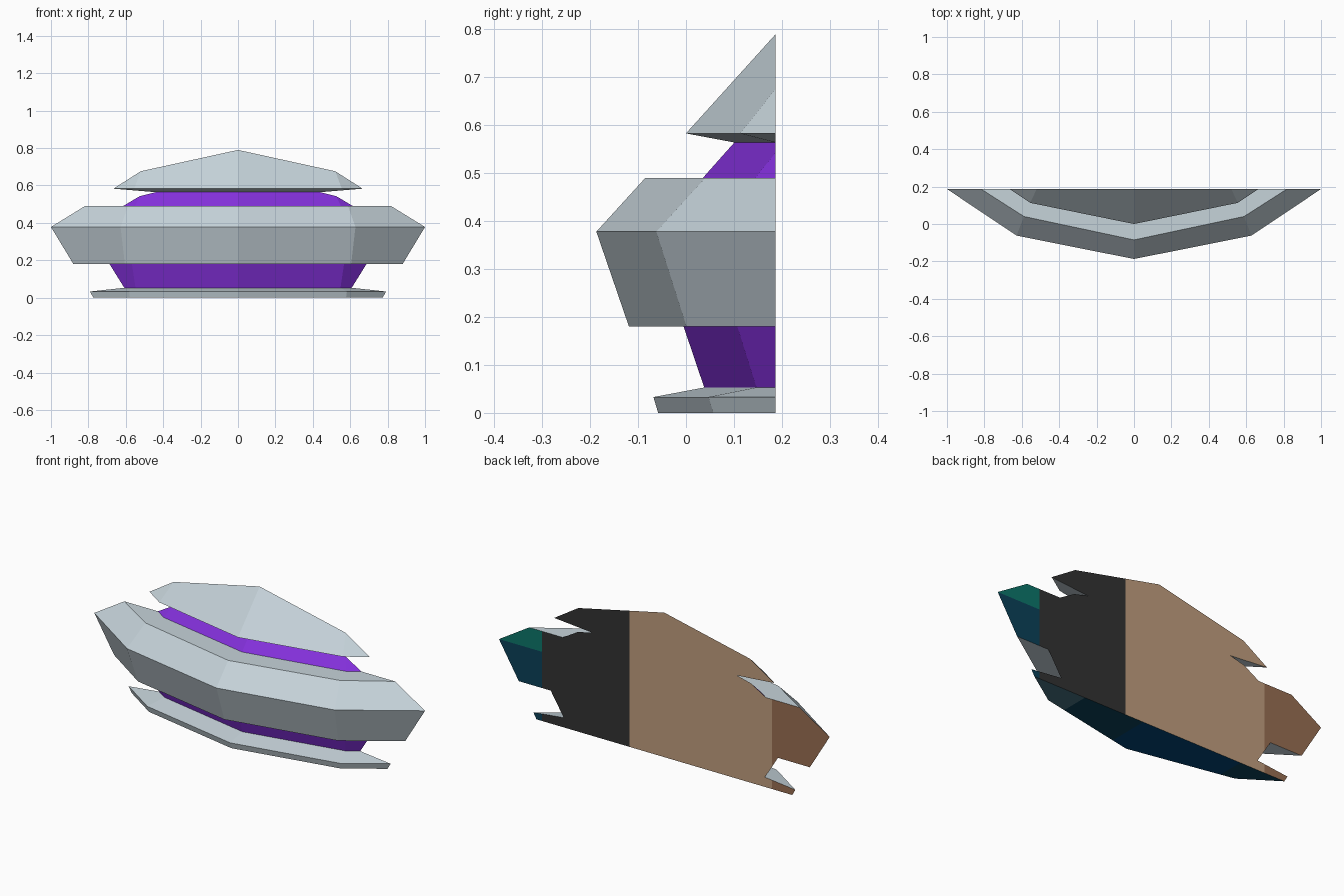
import bpy, bmesh
from mathutils import Vector

if "Cube" in bpy.data.objects:
    bpy.data.objects.remove(bpy.data.objects["Cube"])

BACK = 0.187  # flat rear plane


def srgb(name, r, g, b):
    m = bpy.data.materials.new(name)
    lin = [(c / 255 / 12.92 if c < 11 else ((c / 255 + 0.055) / 1.055) ** 2.4) for c in (r, g, b)]
    m.diffuse_color = (*lin, 1)
    m.use_nodes = True
    m.node_tree.nodes["Principled BSDF"].inputs["Base Color"].default_value = m.diffuse_color
    return m


MATS = [srgb("pale grey", 198, 211, 218), srgb("purple", 132, 48, 220),
        srgb("tan", 192, 158, 126), srgb("brown", 152, 110, 82),
        srgb("charcoal", 50, 50, 50), srgb("teal", 12, 118, 106),
        srgb("dark blue", 10, 64, 88), srgb("navy", 0, 66, 118),
        srgb("slate", 70, 112, 128)]
GREY, PURPLE, TAN, BROWN, CHARCOAL, TEAL, BLUE, NAVY, SLATE = range(9)


def ring(z, yc, xm, ym, xa=None):
    """Half outline, left to right: end, shoulder, nose, shoulder, end."""
    if xa is None:
        xa = xm + 1.5 * (BACK - ym)
    return [(-xa, BACK, z), (-xm, ym, z), (0, yc, z), (xm, ym, z), (xa, BACK, z)]


def rear_colour(c):
    if c.x > 0.74:
        return TEAL if c.z > 0.378 else BLUE
    if c.x > 0.21:
        return CHARCOAL
    return TAN if c.x > -0.65 else BROWN


def bottom_colour(c):
    if c.x > 0.46:
        return SLATE
    return NAVY if -0.5 < c.x < 0.1 else BLUE


def loft(name, rings, colour, cap_bottom=False, cap_top=False):
    bm = bmesh.new()
    rows = [[bm.verts.new(p) for p in r] for r in rings]
    for a, b in zip(rows, rows[1:]):
        for i in range(5):
            j = (i + 1) % 5
            if i == 4 and abs(a[4].co.z - b[4].co.z) < 1e-5:
                continue  # flat ledge has no rear face
            bm.faces.new((a[i], a[j], b[j], b[i]))
    if cap_bottom:
        bm.faces.new(rows[0][::-1])
    if cap_top:
        bm.faces.new(rows[-1])
    bmesh.ops.remove_doubles(bm, verts=bm.verts[:], dist=1e-5)
    bm.normal_update()

    def is_rear(f):
        return f.normal.y > 0.9

    def is_bottom(f):
        return f.normal.z < -0.99 and f.calc_center_median().z < 0.01

    # cut the rear and underside along the colour borders
    for test, cuts in ((is_rear, (-0.65, 0.21, 0.74)), (is_bottom, (-0.5, 0.1, 0.46))):
        for x in cuts:
            faces = [f for f in bm.faces if test(f)]
            geom = set(faces)
            for f in faces:
                geom.update(f.edges)
                geom.update(f.verts)
            if faces:
                bmesh.ops.bisect_plane(bm, geom=list(geom), dist=1e-5,
                                       plane_co=Vector((x, 0, 0)), plane_no=Vector((1, 0, 0)))
                bm.normal_update()
    for f in bm.faces:
        c = f.calc_center_median()
        f.material_index = rear_colour(c) if is_rear(f) else bottom_colour(c) if is_bottom(f) else colour
    me = bpy.data.meshes.new(name)
    bm.to_mesh(me)
    bm.free()
    for m in MATS:
        me.materials.append(m)
    ob = bpy.data.objects.new(name, me)
    bpy.context.collection.objects.link(ob)
    return ob


# shared joint outlines
base_top = ring(0.053, 0.038, 0.548, 0.147)
lower_top = ring(0.18, -0.005, 0.567, 0.107)
upper_bottom = ring(0.49, 0.035, 0.55, 0.144)
upper_top = ring(0.564, 0.101, 0.44, BACK)

# base flange
loft("base_flange", [ring(0, -0.058, 0.578, 0.057), ring(0.033, -0.068, 0.582, 0.047), base_top],
     GREY, cap_bottom=True)
# lower waist
loft("lower_waist", [base_top, lower_top], PURPLE)
# wide middle band
loft("middle_band", [lower_top, ring(0.18, -0.119, 0.605, 0.001, 0.88),
                     ring(0.378, -0.187, 0.628, -0.062, 1.0),
                     ring(0.49, -0.085, 0.588, 0.04, 0.818), upper_bottom], GREY)
# upper waist, its side facets run out at the rear plane
loft("upper_waist", [upper_bottom, ring(0.543, 0.082, 0.525, BACK), upper_top], PURPLE)
# roof rising to a point at the rear
ridge = [(-0.52, BACK, 0.676), (-0.52, BACK, 0.676), (0, BACK, 0.79),
         (0.52, BACK, 0.676), (0.52, BACK, 0.676)]
loft("roof", [upper_top, ring(0.583, 0, 0.555, 0.113), ridge], GREY, cap_top=True)
